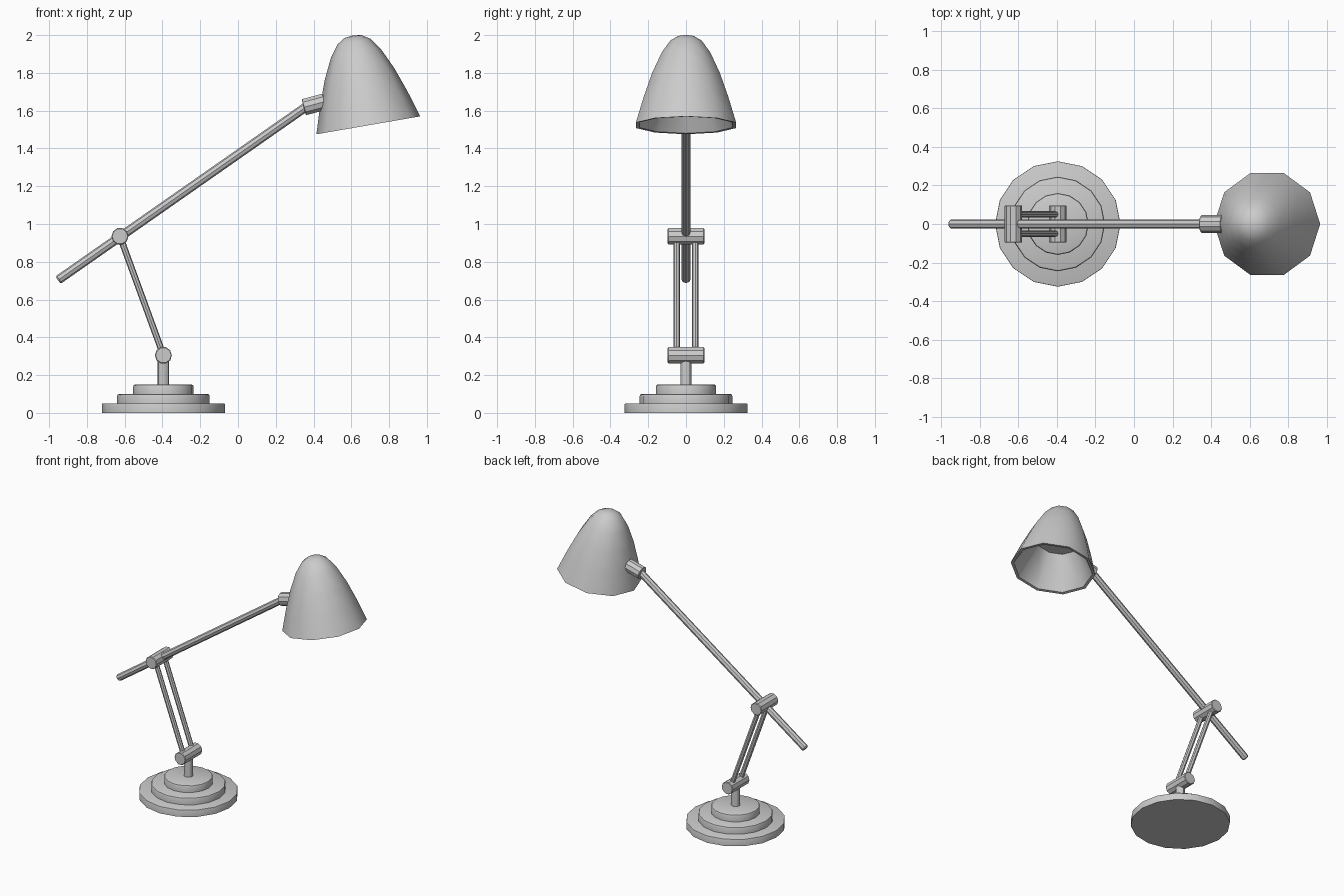
import bpy, bmesh, math
from mathutils import Vector, Matrix

if "Cube" in bpy.data.objects:
    bpy.data.objects.remove(bpy.data.objects["Cube"])

BASE_X = -0.395
LOW = Vector((BASE_X, 0, 0.305))     # lower pivot
HIGH = Vector((-0.625, 0, 0.935))    # upper pivot


def finish(bm, name, angle, matrix):
    bmesh.ops.recalc_face_normals(bm, faces=bm.faces)
    mesh = bpy.data.meshes.new(name)
    bm.to_mesh(mesh)
    bm.free()
    obj = bpy.data.objects.new(name, mesh)
    obj.matrix_world = matrix
    bpy.context.collection.objects.link(obj)
    bpy.ops.object.select_all(action='DESELECT')
    obj.select_set(True)
    bpy.context.view_layer.objects.active = obj
    bpy.ops.object.shade_smooth_by_angle(angle=math.radians(angle))
    return obj


def lathe(name, profile, sides, matrix, angle=30):
    """Revolve (radius, height) points around local z."""
    bm = bmesh.new()
    rings = []
    for r, h in profile:
        if r == 0:
            rings.append([bm.verts.new((0, 0, h))] * sides)
        else:
            rings.append([bm.verts.new((r * math.cos(i * math.tau / sides),
                                        r * math.sin(i * math.tau / sides), h))
                          for i in range(sides)])
    for a, b in zip(rings, rings[1:]):
        for i in range(sides):
            j = (i + 1) % sides
            bm.faces.new(list(dict.fromkeys((a[i], a[j], b[j], b[i]))))
    # close open ends with single polygons
    for ring in (rings[0], rings[-1]):
        if ring[0] is not ring[1]:
            bm.faces.new(ring)
    return finish(bm, name, angle, matrix)


def rod(name, start, end, radius, sides, bevel=0.006):
    """Cylinder between two points with chamfered ends."""
    start, end = Vector(start), Vector(end)
    d = end - start
    L = d.length
    m = Matrix.Translation(start) @ d.to_track_quat('Z', 'Y').to_matrix().to_4x4()
    profile = [(radius - bevel, 0), (radius, bevel), (radius, L - bevel), (radius - bevel, L)]
    return lathe(name, profile, sides, m)


# stepped base
for i, r in enumerate((0.325, 0.245, 0.16)):
    b = 0.004 if i == 0 else 0.01
    lathe(f"base_step_{i + 1}",
          [(r, 0), (r, 0.05 - b), (r - 0.3 * b, 0.05 - 0.3 * b), (r - b, 0.05)], 16,
          Matrix.Translation((BASE_X, 0, 0.05 * i)))

# post and pivots
rod("post", (BASE_X, 0, 0.14), (BASE_X, 0, 0.29), 0.03, 12, 0.002)
for name, p in (("lower_pivot", LOW), ("upper_pivot", HIGH)):
    rod(name, p - Vector((0, 0.097, 0)), p + Vector((0, 0.097, 0)), 0.045, 10, 0.004)

# twin lower arms
for side, y in (("front", -0.05), ("back", 0.05)):
    off = Vector((0, y, 0))
    rod(f"lower_arm_{side}", LOW + off, HIGH + off, 0.017, 8, 0.003)

# long upper arm and shade collar
rod("upper_arm", (-0.953, 0, 0.703), (0.37, 0, 1.627), 0.024, 8, 0.007)
rod("shade_collar", (0.348, 0, 1.618), (0.46, 0, 1.648), 0.046, 10, 0.003)

# ten-sided tilted shade: outer dome, then rim and inner reflector
outer = [(0, 0.483), (0.045, 0.477), (0.088, 0.45), (0.135, 0.385), (0.187, 0.275),
         (0.235, 0.142), (0.279, 0)]
inner = [(0.26, 0.002), (0.14, 0.222), (0, 0.225)]
tilt = Matrix.Translation((0.69, 0, 1.5225)) @ Matrix.Rotation(math.radians(-9.8), 4, 'Y')
lathe("shade", outer + inner, 10, tilt, 45)
